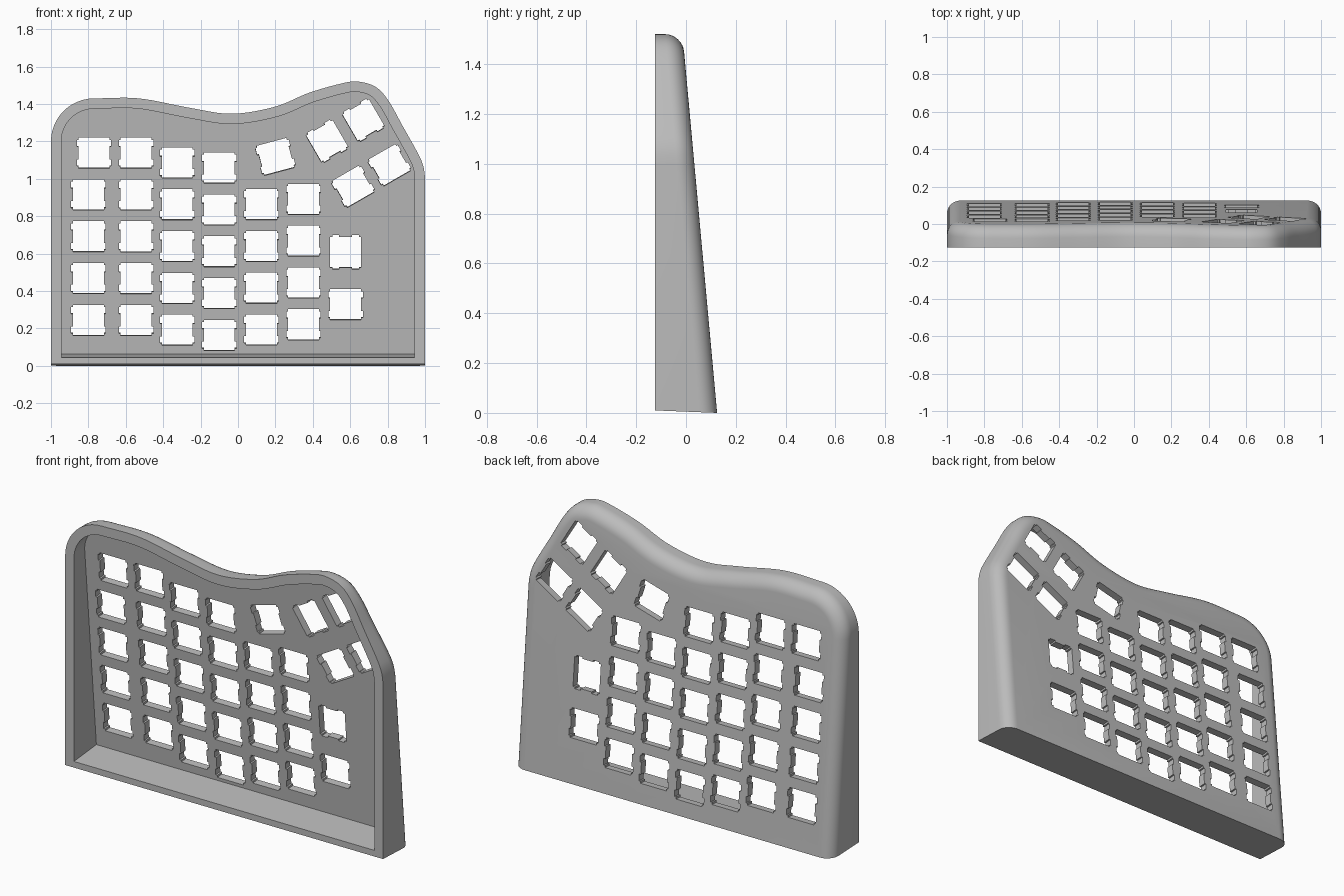
import bpy, bmesh, math
from mathutils import Vector, Matrix

cube = bpy.data.objects.get("Cube")
if cube:
    bpy.data.objects.remove(cube, do_unlink=True)

FRONT, SLOPE = -0.125, 0.0915      # open front plane, lean of the key plate
WALL, PLATE, ROUND = 0.055, 0.042, 0.07


def plate_y(z):
    return 0.125 - SLOPE * z


def make_object(name, bm):
    bmesh.ops.recalc_face_normals(bm, faces=bm.faces)
    mesh = bpy.data.meshes.new(name)
    bm.to_mesh(mesh)
    bm.free()
    obj = bpy.data.objects.new(name, mesh)
    bpy.context.collection.objects.link(obj)
    return obj


def spline(pts, steps=8):
    """Smooth curve through all points but the first and last."""
    out = []
    for p0, p1, p2, p3 in zip(pts, pts[1:], pts[2:], pts[3:]):
        for i in range(steps):
            t = i / steps
            out.append(0.5 * (2 * p1 + (p2 - p0) * t + (2 * p0 - 5 * p1 + 4 * p2 - p3) * t * t
                              + (3 * p1 - p0 - 3 * p2 + p3) * t ** 3))
    return out + [pts[-2]]


def inset(path, d):
    """Move the open outline inward by d."""
    out = []
    for i, p in enumerate(path):
        dirs = []
        if i > 0:
            dirs.append((p - path[i - 1]).normalized())
        if i < len(path) - 1:
            dirs.append((path[i + 1] - p).normalized())
        n1, n2 = [Vector((v.y, -v.x)) for v in (dirs[0], dirs[-1])]
        out.append(p + (n1 + n2) * (d / (1 + n1.dot(n2))))
    return out


# Outline of the case in x and z: left side, round corner, wavy top, right side
corner = [Vector((-0.77 - 0.23 * math.cos(a), 1.2 + 0.23 * math.sin(a)))
          for a in [math.pi / 2 * i / 12 for i in range(12)]]
wave = [Vector(p) for p in (
    (-1, 1.43), (-0.77, 1.43), (-0.53, 1.43), (-0.26, 1.38), (-0.035, 1.348), (0.195, 1.385),
    (0.38, 1.46), (0.55, 1.509), (0.64, 1.52), (0.735, 1.492), (0.805, 1.417), (0.88, 1.283),
    (0.96, 1.14), (0.99, 1.07), (1, 1.0), (1, 0.93))]
outline = [Vector((-1, 0))] + corner + spline(wave) + [Vector((1, 0))]


# Case shell: rounded outside, hollow inside, open at the front
bm = bmesh.new()


def ring(points):
    return [bm.verts.new(p) for p in points]


def bridge(a, b):
    for i in range(len(a)):
        j = (i + 1) % len(a)
        bm.faces.new((a[i], a[j], b[j], b[i]))


def outer_ring(d, y_of):
    pts = []
    for p in inset(outline, d):
        y = y_of(p.y)
        z = p.y if p.y > 0.1 else 0.04 * (0.125 - y)
        pts.append((p.x, y, z))
    return ring(pts)


def inner_rings():
    front, back = [], []
    for p in inset(outline, WALL):
        z = max(p.y, 0.045)
        y = plate_y(z) - PLATE
        front.append((p.x, FRONT, z))
        back.append((p.x, y, z + SLOPE * (y - FRONT)))
    # Keep the inner plate face exactly flat
    back = [(x, plate_y(z) - PLATE, z) for x, y, z in back]
    return ring(front), ring(back)


rings = [outer_ring(0, lambda z: FRONT)]
for i in range(9):
    a = math.pi / 2 * i / 8
    lift = ROUND * (math.sin(a) - 1)
    rings.append(outer_ring(ROUND * (1 - math.cos(a)), lambda z: plate_y(z) + lift))
for a, b in zip(rings, rings[1:]):
    bridge(a, b)
bm.faces.new(rings[-1])
inner_front, inner_back = inner_rings()
bridge(rings[0], inner_front)
bridge(inner_front, inner_back)
bm.faces.new(inner_back)
case = make_object("keyboard_case", bm)

# Switch openings: x, z, turn in degrees
keys = []
for x, top, count in ((-0.77, 1.14, 1), (-0.8, 0.917, 4), (-0.545, 1.14, 5), (-0.325, 1.088, 5),
                      (-0.1, 1.06, 5), (0.125, 0.865, 4), (0.35, 0.893, 4)):
    keys += [(x, top - 0.2235 * i, 0) for i in range(count)]
keys += [(0.2, 1.12, 15), (0.476, 1.203, 120), (0.67, 1.315, 120), (0.81, 1.075, 30),
         (0.615, 0.96, 30), (0.575, 0.61, 90), (0.575, 0.33, 0)]

# Square hole with two clip notches on each side
c, e, lo, hi = 0.0825, 0.092, 0.034, 0.071
side = [(c, -c), (c, -hi), (e, -hi), (e, -lo), (c, -lo), (c, lo), (e, lo), (e, hi), (c, hi), (c, c)]
profile = side + [(-x, -z) for x, z in side]

bm = bmesh.new()
tilt = Matrix.Rotation(math.atan(SLOPE), 4, 'X')
for x, z, turn in keys:
    place = (Matrix.Translation((x, plate_y(z) - PLATE / 2, z)) @ tilt
             @ Matrix.Rotation(-math.radians(turn), 4, 'Y'))
    ends = [ring([place @ Vector((px, y, pz)) for px, pz in profile]) for y in (-0.04, 0.04)]
    bridge(*ends)
    for end in ends:
        bm.faces.new(end)
cutter = make_object("switch_cutter", bm)
cutter.hide_render = True

cut = case.modifiers.new("switch_openings", 'BOOLEAN')
cut.operation, cut.solver, cut.object = 'DIFFERENCE', 'EXACT', cutter
bpy.ops.object.select_all(action='DESELECT')
case.select_set(True)
bpy.context.view_layer.objects.active = case
bpy.ops.object.modifier_apply(modifier=cut.name)
bpy.data.objects.remove(cutter, do_unlink=True)

# Single grey plastic
grey = bpy.data.materials.new("grey_plastic")
grey.use_nodes = True
colour = (0.5, 0.5, 0.5, 1)
grey.diffuse_color = colour
grey.node_tree.nodes["Principled BSDF"].inputs["Base Color"].default_value = colour
case.data.materials.clear()
case.data.materials.append(grey)
bpy.ops.object.shade_smooth_by_angle(angle=math.radians(30))
